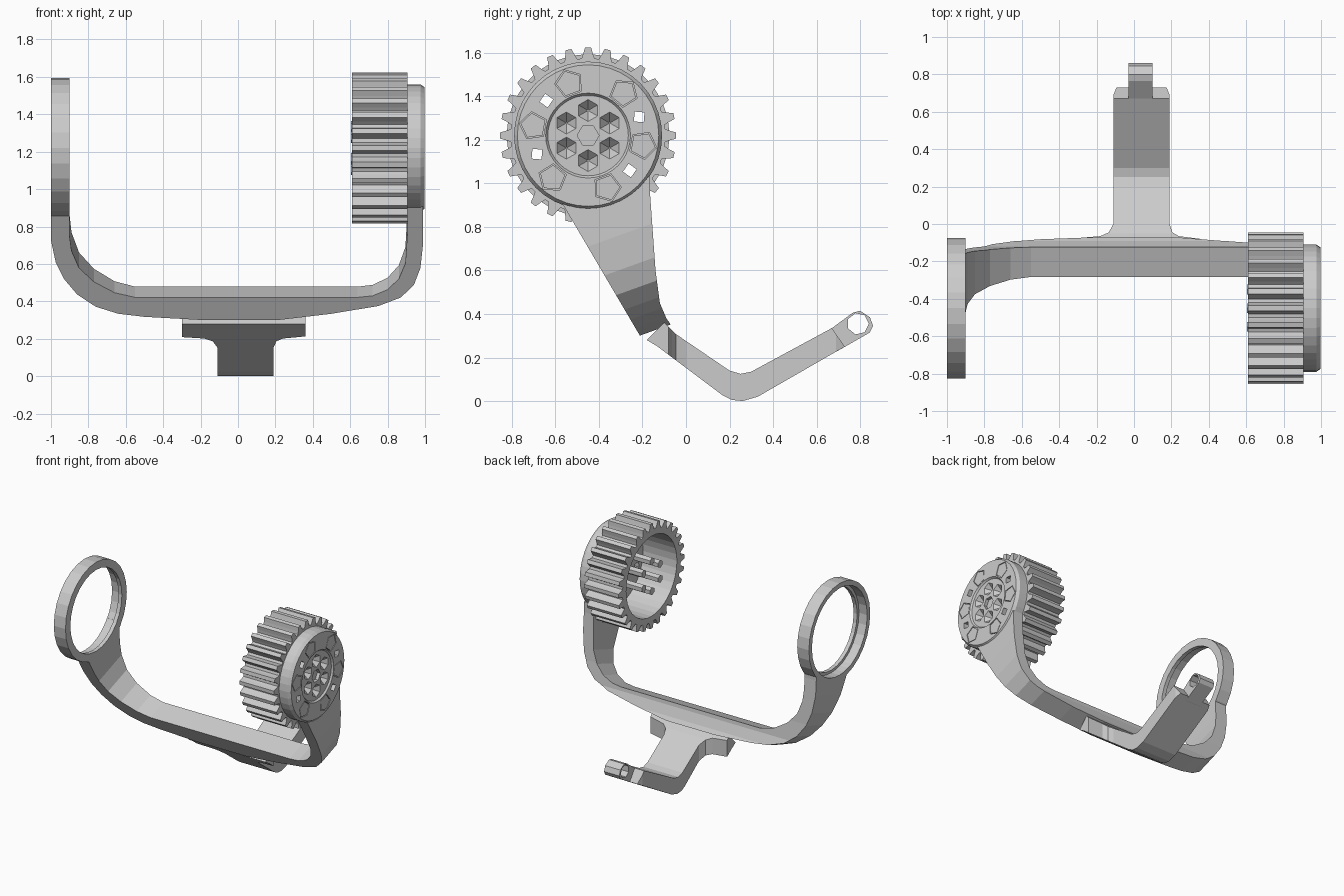
import bpy, bmesh
from math import sin, cos, pi, radians

if "Cube" in bpy.data.objects:
    bpy.data.objects.remove(bpy.data.objects["Cube"])

CY, CZ = -0.45, 1.22          # shared axle centre of ring and gear


def make(name, verts, faces):
    me = bpy.data.meshes.new(name)
    me.from_pydata(verts, [], faces)
    bm = bmesh.new()
    bm.from_mesh(me)
    bmesh.ops.recalc_face_normals(bm, faces=bm.faces)
    bm.to_mesh(me)
    bm.free()
    ob = bpy.data.objects.new(name, me)
    bpy.context.collection.objects.link(ob)
    return ob


def prism(name, pts, axis, a, b, tip=1.0):
    """Extrude a 2D outline along an axis from a to b; tip scales the b end."""
    cu = sum(p[0] for p in pts) / len(pts)
    cv = sum(p[1] for p in pts) / len(pts)
    n = len(pts)
    verts = []
    for t, s in ((a, 1.0), (b, tip)):
        for u, v in pts:
            u, v = cu + (u - cu) * s, cv + (v - cv) * s
            verts.append({'x': (t, u, v), 'y': (u, t, v), 'z': (u, v, t)}[axis])
    faces = [list(range(n)), list(range(n, 2 * n))]
    faces += [[i, (i + 1) % n, n + (i + 1) % n, n + i] for i in range(n)]
    return make(name, verts, faces)


def ngon(n, r, y=CY, z=CZ, turn=0.0):
    return [(y + r * cos(turn + 2 * pi * i / n), z + r * sin(turn + 2 * pi * i / n))
            for i in range(n)]


def lathe(name, profile, n):
    """Revolve a closed (x, radius) profile around the axle."""
    m = len(profile)
    verts = [(x, CY + r * cos(2 * pi * i / n), CZ + r * sin(2 * pi * i / n))
             for i in range(n) for x, r in profile]
    faces = [[i * m + j, i * m + (j + 1) % m, (i + 1) % n * m + (j + 1) % m, (i + 1) % n * m + j]
             for i in range(n) for j in range(m)]
    return make(name, verts, faces)


def boolean(ob, tool, op='DIFFERENCE'):
    mod = ob.modifiers.new("bool", 'BOOLEAN')
    mod.operation, mod.object, mod.solver = op, tool, 'EXACT'
    bpy.context.view_layer.objects.active = ob
    bpy.ops.object.modifier_apply(modifier=mod.name)
    bpy.data.objects.remove(tool, do_unlink=True)


def on_circle(deg, r):
    return CY + r * cos(radians(deg)), CZ + r * sin(radians(deg))


# Yoke: side outline intersected with a sheared U-shaped front outline
side = [(-0.2, 0.28), (-0.13, 0.25), (-0.035, 0.30), (-0.09, 0.38), (-0.12, 0.45),
        (-0.14, 0.6), (-0.165, 0.95), (-0.165, 1.03), (-0.45, 1.1), (-0.57, 0.91)]
outer = [(-1, 1.3), (-1, 0.82), (-0.975, 0.68), (-0.93, 0.57), (-0.86, 0.47), (-0.76, 0.39),
         (-0.64, 0.345), (-0.5, 0.325), (-0.2, 0.305), (0.22, 0.305), (0.5, 0.345),
         (0.75, 0.395), (0.87, 0.45), (0.94, 0.53), (0.975, 0.64), (0.99, 0.8), (0.99, 1.3)]
inner = [(0.905, 1.3), (0.905, 0.88), (0.895, 0.7), (0.86, 0.6), (0.8, 0.53), (0.72, 0.49),
         (0.64, 0.48), (-0.55, 0.48), (-0.66, 0.51), (-0.77, 0.58), (-0.85, 0.67),
         (-0.89, 0.78), (-0.9, 0.87), (-0.9, 1.3)]
yoke = prism("yoke", side, 'x', -1.2, 1.2)
u_shape = prism("u_cutter", outer + inner, 'y', -0.65, 0.1)
count = len(outer) + len(inner)
for v in u_shape.data.vertices:
    pivot = 0.2 if v.index % count < len(outer) else 0.12
    v.co.z += 0.36 * (v.co.y + pivot)
boolean(yoke, u_shape, 'INTERSECT')
boolean(yoke, prism("bore_cutter", ngon(40, 0.335), 'x', -1.2, 1.2))

# Bent stem: side outline intersected with a flared plan outline
stem_side = [(-0.18, 0.28), (-0.13, 0.25), (0.17, 0.025), (0.21, 0.005), (0.26, 0.0), (0.33, 0.02),
             (0.73, 0.25), (0.67, 0.335), (0.3, 0.135), (0.25, 0.125), (0.2, 0.14),
             (-0.05, 0.31), (-0.1, 0.36)]
stem_plan = [(-0.3, -0.2), (-0.3, -0.075), (-0.18, -0.065), (-0.135, -0.045), (-0.11, 0.0),
             (-0.11, 0.69), (-0.09, 0.74), (0.17, 0.74), (0.19, 0.69), (0.19, 0.0),
             (0.205, -0.045), (0.24, -0.065), (0.36, -0.08), (0.36, -0.2)]
stem = prism("stem", stem_side, 'x', -0.4, 0.4)
boolean(stem, prism("plan_cutter", stem_plan, 'z', -0.2, 0.6), 'INTERSECT')

# End tab with a cross hole
tab = prism("end_tab", [(0.64, 0.21), (0.70, 0.232), (0.845, 0.315), (0.86, 0.345), (0.845, 0.385),
                        (0.80, 0.415), (0.765, 0.405), (0.64, 0.312)], 'x', -0.03, 0.1)
boolean(tab, prism("tab_hole", ngon(7, 0.05, 0.79, 0.355), 'x', -0.1, 0.2))

# Open ring on the left with an inner lip
lathe("ring", [(-1, 0.375), (-0.9, 0.375), (-0.9, 0.315), (-0.93, 0.315),
               (-0.93, 0.338), (-1, 0.338)], 28)

# Hollow spur gear
teeth = 28
outline = []
for i in range(teeth):
    a = 2 * pi * i / teeth
    for da, r in ((-0.085, 0.355), (-0.06, 0.375), (-0.035, 0.405),
                  (0.035, 0.405), (0.06, 0.375), (0.085, 0.355)):
        outline.append((CY + r * cos(a + da), CZ + r * sin(a + da)))
gear = prism("gear", outline, 'x', 0.61, 0.905)
boolean(gear, prism("gear_bore", ngon(36, 0.31), 'x', 0.5, 1.0))

# Cover plate with small windows and pentagon insets
plate = lathe("cover_plate", [(0.9, 0.34), (0.975, 0.34), (0.998, 0.325), (0.998, 0.195),
                              (0.985, 0.185), (0.9, 0.185)], 40)
for deg in (20, 140, 200, 320):
    y, z = on_circle(deg, 0.25)
    boolean(plate, prism("window", ngon(4, 0.032, y, z, radians(deg * 2)), 'x', 0.8, 1.1))
for k in range(6):
    deg = 50 + 60 * k
    y, z = on_circle(deg, 0.255)
    boolean(plate, prism("groove", ngon(5, 0.066, y, z, radians(deg)), 'x', 0.985, 1.1))
    prism(f"pentagon_inset_{k}", ngon(5, 0.06, y, z, radians(deg)), 'x', 0.98, 0.997)

# Hub with faceted pits, and the pins behind it inside the gear
hub = prism("hub", ngon(40, 0.19), 'x', 0.9, 0.985)
for k in range(6):
    deg = 30 + 60 * k
    y, z = on_circle(deg, 0.115)
    boolean(hub, prism("pit", ngon(6, 0.055, y, z, radians(deg)), 'x', 0.99, 0.935, 0.08))
    prism(f"pin_{k}", ngon(6, 0.03, y, z, radians(deg)), 'x', 0.605, 0.91)
boolean(hub, prism("centre_pit", ngon(6, 0.05), 'x', 0.96, 1.1))
prism("centre_pin", ngon(6, 0.03), 'x', 0.7, 0.91)
